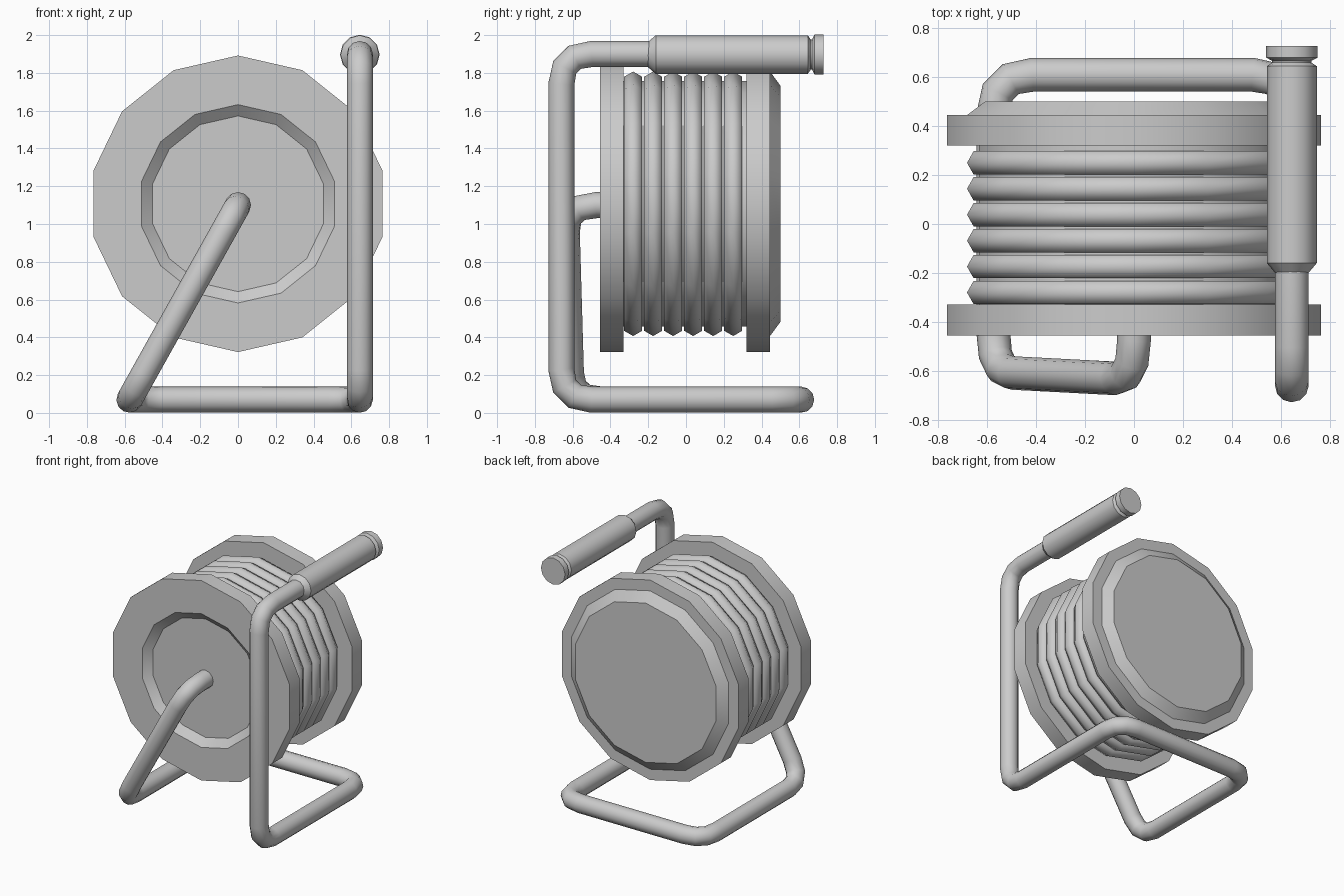
import bpy
import bmesh
from math import sin, cos, pi, radians
from mathutils import Vector

if "Cube" in bpy.data.objects:
    bpy.data.objects.remove(bpy.data.objects["Cube"])

# Single grey finish
grey = bpy.data.materials.new("grey")
grey.use_nodes = True
grey.diffuse_color = (0.6, 0.6, 0.6, 1)
grey.node_tree.nodes["Principled BSDF"].inputs["Base Color"].default_value = (0.6, 0.6, 0.6, 1)

SIDES = 14
AXIS = (0, 1.107)


def finish(obj, angle):
    obj.data.materials.append(grey)
    bpy.ops.object.select_all(action='DESELECT')
    obj.select_set(True)
    bpy.context.view_layer.objects.active = obj
    bpy.ops.object.shade_smooth_by_angle(angle=radians(angle))


def lathe(name, profile, centre, sides, closed=False, angle=30):
    """Spin a (radius, y) profile around an axis parallel to y."""
    bm = bmesh.new()
    rings = []
    for r, y in profile:
        rings.append([bm.verts.new((centre[0] + r * sin(2 * pi * i / sides), y,
                                    centre[1] + r * cos(2 * pi * i / sides)))
                      for i in range(sides)])
    pairs = list(zip(rings, rings[1:]))
    if closed:
        pairs.append((rings[-1], rings[0]))
    else:
        bm.faces.new(rings[0])
        bm.faces.new(rings[-1])
    for a, b in pairs:
        for i in range(sides):
            j = (i + 1) % sides
            bm.faces.new((a[i], a[j], b[j], b[i]))
    bmesh.ops.recalc_face_normals(bm, faces=bm.faces)
    mesh = bpy.data.meshes.new(name)
    bm.to_mesh(mesh)
    bm.free()
    obj = bpy.data.objects.new(name, mesh)
    bpy.context.collection.objects.link(obj)
    finish(obj, angle)


def bent_tube(name, corners, bend, radius, steps=3):
    """Round tube along a path whose corners are filleted."""
    pts = [Vector(c) for c in corners]
    path = [pts[0]]
    for a, p, b in zip(pts, pts[1:], pts[2:]):
        start = p + (a - p).normalized() * bend
        end = p + (b - p).normalized() * bend
        for k in range(steps + 1):
            t = k / steps
            path.append(start * (1 - t) ** 2 + p * 2 * t * (1 - t) + end * t * t)
    path.append(pts[-1])
    curve = bpy.data.curves.new(name, 'CURVE')
    curve.dimensions = '3D'
    curve.bevel_depth = radius
    curve.bevel_resolution = 4
    curve.use_fill_caps = True
    spline = curve.splines.new('POLY')
    spline.points.add(len(path) - 1)
    for point, co in zip(spline.points, path):
        point.co = (*co, 1)
    obj = bpy.data.objects.new(name, curve)
    bpy.context.collection.objects.link(obj)
    bpy.ops.object.select_all(action='DESELECT')
    obj.select_set(True)
    bpy.context.view_layer.objects.active = obj
    bpy.ops.object.convert(target='MESH')
    finish(bpy.context.view_layer.objects.active, 50)


# Drum: dished front flange, core, back flange with raised cover
lathe("front_flange", [(0.465, -0.405), (0.525, -0.455), (0.785, -0.455),
                       (0.785, -0.33), (0.6, -0.33)], AXIS, SIDES)
lathe("drum_core", [(0.65, -0.34), (0.65, 0.33)], AXIS, SIDES)
lathe("back_flange", [(0.6, 0.32), (0.785, 0.32), (0.785, 0.445),
                      (0.7, 0.445), (0.625, 0.5)], AXIS, SIDES)

# Six turns of cable, each a hexagonal ring
for n in range(6):
    y = -0.28 + n * 0.106
    section = [(0.645 + 0.055 * cos(k * pi / 3), y + 0.055 * sin(k * pi / 3))
               for k in range(6)]
    lathe(f"cable_turn_{n + 1}", section, AXIS, SIDES, closed=True, angle=180)

# Frame: axle, slanted leg, floor loop, upright and top bar
POST = 0.645
bent_tube("tube_frame", [(0, -0.39, 1.1), (0, -0.635, 1.1), (-0.575, -0.605, 0.07),
                         (-0.575, 0.61, 0.07), (POST, 0.61, 0.07),
                         (POST, -0.66, 0.07), (POST, -0.66, 1.9),
                         (POST, -0.1, 1.9)], 0.16, 0.069)

# Grip with tapered start, groove and end cap
lathe("hand_grip", [(0.068, -0.2), (0.102, -0.16), (0.102, 0.645), (0.08, 0.66),
                    (0.08, 0.667), (0.105, 0.68), (0.105, 0.728)],
      (POST, 1.897), 12, angle=35)
